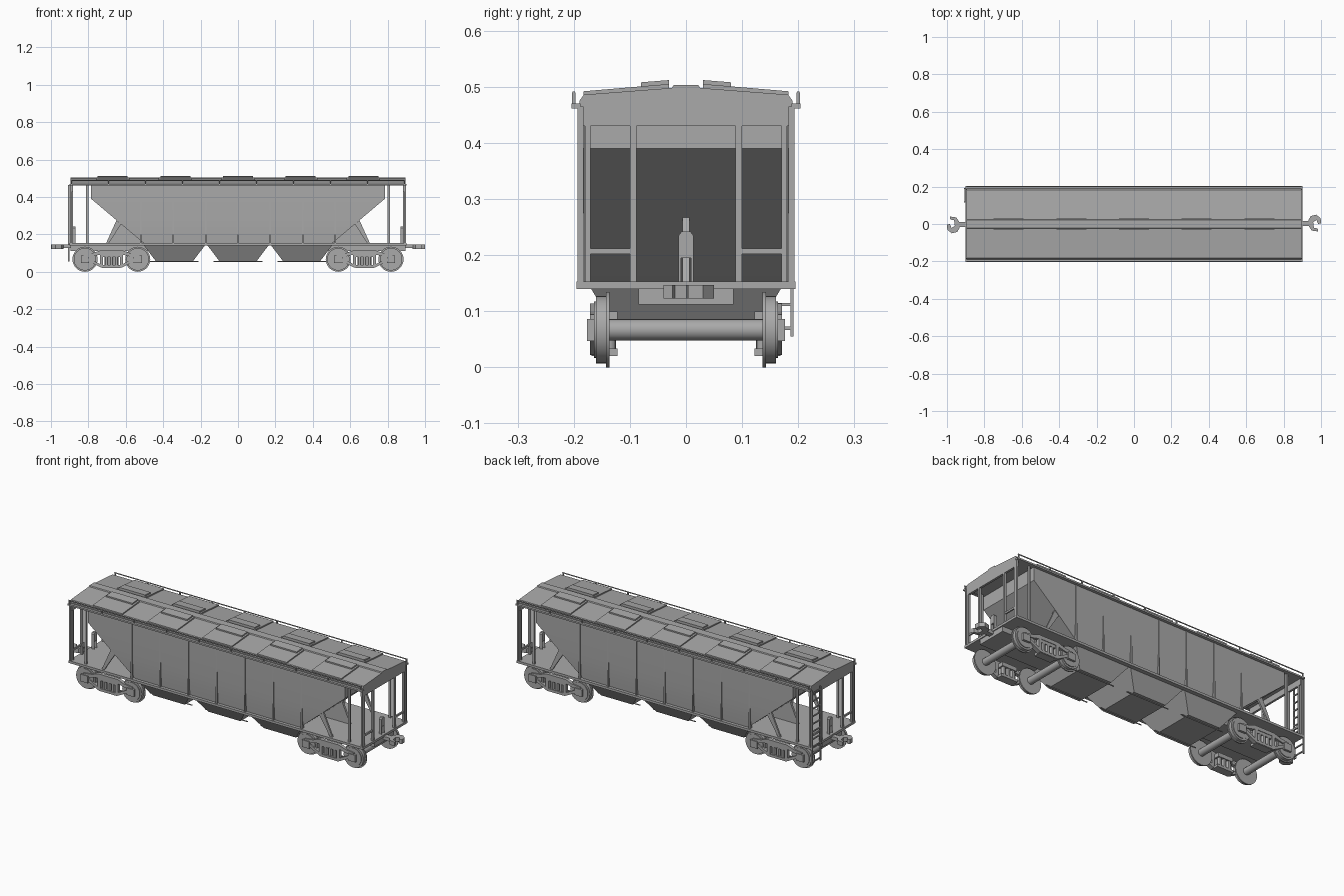
import bpy
import bmesh
from mathutils import Matrix, Vector

cube = bpy.data.objects.get("Cube")
if cube:
    bpy.data.objects.remove(cube, do_unlink=True)

grey = bpy.data.materials.new("plain_grey")
grey.use_nodes = True
colour = (0.4, 0.4, 0.4, 1)
grey.diffuse_color = colour
grey.node_tree.nodes["Principled BSDF"].inputs["Base Color"].default_value = colour
SIDES = (-1, 1)


def finish(name, bm, smooth=False):
    bmesh.ops.recalc_face_normals(bm, faces=bm.faces)
    mesh = bpy.data.meshes.new(name)
    bm.to_mesh(mesh)
    bm.free()
    mesh.materials.append(grey)
    obj = bpy.data.objects.new(name, mesh)
    bpy.context.collection.objects.link(obj)
    if smooth:
        bpy.ops.object.select_all(action="DESELECT")
        obj.select_set(True)
        bpy.context.view_layer.objects.active = obj
        bpy.ops.object.shade_smooth_by_angle()
    return obj


def box(bm, x, y, z):
    """Box from three (low, high) ranges."""
    size = [abs(r[1] - r[0]) for r in (x, y, z)]
    mid = [(r[0] + r[1]) / 2 for r in (x, y, z)]
    bmesh.ops.create_cube(bm, size=1, matrix=Matrix.Translation(mid) @ Matrix.Diagonal((*size, 1)))


def side(s, a, b):
    return (s * a, s * b)


def prism(bm, points, lo, hi, axis="y"):
    """Extrude a profile (x,z for axis y; y,z for axis x; x,y for axis z)."""
    place = {"y": lambda p, d: (p[0], d, p[1]), "x": lambda p, d: (d, p[0], p[1]),
             "z": lambda p, d: (p[0], p[1], d)}[axis]
    a = [bm.verts.new(place(p, lo)) for p in points]
    b = [bm.verts.new(place(p, hi)) for p in points]
    bm.faces.new(a)
    bm.faces.new(b[::-1])
    for i in range(len(a)):
        j = (i + 1) % len(a)
        bm.faces.new((a[i], b[i], b[j], a[j]))


def loft(bm, sections):
    """Stack rectangles given as (z, x_low, x_high, half_y)."""
    rings = [[bm.verts.new(p) for p in ((x0, -y, z), (x1, -y, z), (x1, y, z), (x0, y, z))]
             for z, x0, x1, y in sections]
    bm.faces.new(rings[0])
    bm.faces.new(rings[-1])
    for low, high in zip(rings, rings[1:]):
        for i in range(4):
            j = (i + 1) % 4
            bm.faces.new((low[i], low[j], high[j], high[i]))


def tube(bm, a, b, r, seg=8):
    a, b = Vector(a), Vector(b)
    turn = (b - a).to_track_quat("Z", "Y").to_matrix().to_4x4()
    bmesh.ops.create_cone(bm, cap_ends=True, segments=seg, radius1=r, radius2=r, depth=(b - a).length,
                          matrix=Matrix.Translation((a + b) / 2) @ turn)


# Body with sloped ends, and three discharge hoppers
bm = bmesh.new()
loft(bm, [(z, -x, x, y) for z, x, y in
          ((.15, .5, .178), (.2, .56, .182), (.27, .643, .186), (.39, .785, .188), (.47, .785, .188))])
finish("body", bm, True)
bm = bmesh.new()
for cx in (-.34, 0, .34):
    loft(bm, [(.055, cx - .098, cx + .098, .118), (.15, cx - .17, cx + .17, .175)])
finish("hoppers", bm)
bm = bmesh.new()
for cx in (-.34, 0, .34):
    for s in SIDES:
        tube(bm, (cx - .13, s * .1, .054), (cx + .13, s * .1, .054), .003)
finish("gate_rods", bm)

# Side ribs
bm = bmesh.new()
for k in range(-3, 4):
    for s in SIDES:
        box(bm, (k * .173 - .004, k * .173 + .004), side(s, .17, .19), (.15, .47))
finish("side_ribs", bm)

# Underframe
bm = bmesh.new()
for s in SIDES:
    box(bm, (-.9, .9), side(s, .172, .195), (.14, .153))
    box(bm, side(s, .48, .9), (-.18, .18), (.14, .153))
    box(bm, side(s, .48, .895), (-.085, .085), (.112, .14))
finish("underframe", bm)

# Roof with raised ridge walk and end fascias
half = [(.19, .463), (.19, .475), (.182, .486), (.025, .498), (.022, .503)]
roof = [(-y, z) for y, z in half] + [(y, z) for y, z in half[::-1]]
bm = bmesh.new()
prism(bm, roof, -.895, .895, "x")
for s in SIDES:
    box(bm, side(s, .883, .895), (-.19, .19), (.43, .466))
    box(bm, (-.9, .9), side(s, .188, .204), (.461, .47))
finish("roof", bm)

# Hatches, hinge strips and roof rails
hatches, strips, rails = bmesh.new(), bmesh.new(), bmesh.new()
for s in SIDES:
    for k in range(-2, 3):
        cx = k * .335
        prism(hatches, [(s * .03, .497), (s * .03, .505), (s * .183, .492), (s * .183, .484)],
              cx - .09, cx + .09, "x")
        prism(strips, [(s * .03, .503), (s * .03, .512), (s * .08, .508), (s * .08, .498)],
              cx - .08, cx + .08, "x")
    tube(rails, (-.895, s * .2, .489), (.895, s * .2, .489), .003)
    for k in range(10):
        x = -.89 + k * 1.78 / 9
        box(rails, (x - .003, x + .003), side(s, .197, .203), (.465, .49))
finish("roof_hatches", hatches)
finish("hatch_strips", strips)
finish("roof_rails", rails)

# End posts, handrails, slope struts and centre webs
posts, struts, webs, brackets = (bmesh.new() for _ in range(4))
for e in SIDES:
    for s in SIDES:
        box(posts, side(e, .883, .895), side(s, .17, .18), (.153, .435))
        box(posts, side(e, .888, .898), side(s, .183, .193), (.153, .465))
        box(posts, side(e, .883, .895), side(s, .088, .1), (.153, .435))
        box(posts, side(e, .8, .812), side(s, .172, .182), (.153, .466))
        box(posts, side(e, .885, .893), side(s, .1, .17), (.202, .212))
        prism(struts, [(e * .625, .255), (e * .65, .275), (e * .705, .153), (e * .69, .153)],
              s * .173, s * .183)
    prism(webs, [(e * .64, .267), (e * .69, .153), (e * .5, .153)], -.006, .006)
    prism(brackets, [(-.013, .15), (-.013, .235), (-.008, .242), (.008, .242), (.013, .235),
                     (.013, .15), (.009, .15), (.009, .195), (-.009, .195), (-.009, .15)],
          e * .87, e * .888, "x")
finish("end_posts", posts)
finish("slope_struts", struts)
finish("slope_webs", webs)
finish("end_brackets", brackets)

# Ladder on one corner
bm = bmesh.new()
for y in (.118, .189):
    box(bm, (-.908, -.9), (y - .003, y + .003), (.055, .465))
for k in range(10):
    z = .07 + k * .042
    box(bm, (-.907, -.901), (.118, .189), (z - .003, z + .003))
finish("ladder", bm)

# Couplers: shank and open hooked head
bm = bmesh.new()
for e in SIDES:
    box(bm, side(e, .89, .945), side(e, -.012, .016), (.126, .145))
    hook = [(.935, -.012), (.95, -.035), (.985, -.04), (.982, -.024), (.962, -.02), (.958, .008),
            (.975, .022), (.985, .0), (1, .004), (.998, .03), (.975, .05), (.945, .042), (.932, .02)]
    prism(bm, [(e * x, e * y) for x, y in hook], .123, .147, "z")
finish("couplers", bm)

# Trucks: wheels, axles, side frames, springs
wheels, axles, frames, springs = (bmesh.new() for _ in range(4))
for t in SIDES:
    cx = t * .677
    for w in SIDES:
        x = cx + w * .141
        tube(axles, (x, -.172, .067), (x, .172, .067), .019, 20)
        for s in SIDES:
            for a, b, r in ((.136, .143, .067), (.143, .16, .06), (.16, .164, .05)):
                tube(wheels, (x, s * a, .067), (x, s * b, .067), r, 32)
            box(frames, (x - .022, x + .022), side(s, .158, .176), (.047, .086))
    for s in SIDES:
        top = [(.15, .074), (.15, .094), (.1, .1), (.06, .114)]
        low = [(.15, .074), (.1, .082), (.05, .094)]
        prism(frames, [(cx + x, z) for x, z in top] + [(cx - x, z) for x, z in top[::-1]] +
              [(cx - x, z) for x, z in low[1:]] + [(cx + x, z) for x, z in low[:0:-1]],
              s * .152, s * .171)
        prism(frames, [(cx - .055, .022), (cx + .055, .022), (cx + .13, .06), (cx + .12, .072),
                       (cx + .05, .036), (cx - .05, .036), (cx - .12, .072), (cx - .13, .06)],
              s * .148, s * .171)
        for w in SIDES:
            box(frames, side(1, cx + w * .045, cx + w * .062), side(s, .152, .171), (.03, .1))
        box(frames, (cx - .045, cx + .045), side(s, .122, .168), (.078, .1))
        box(frames, (cx - .05, cx + .05), side(s, .122, .168), (.02, .034))
        for k in (-1, 0, 1):
            for y in (.136, .158):
                tube(springs, (cx + k * .027, s * y, .03), (cx + k * .027, s * y, .082), .011, 12)
finish("wheels", wheels, True)
finish("axles", axles, True)
finish("truck_frames", frames)
finish("springs", springs, True)
